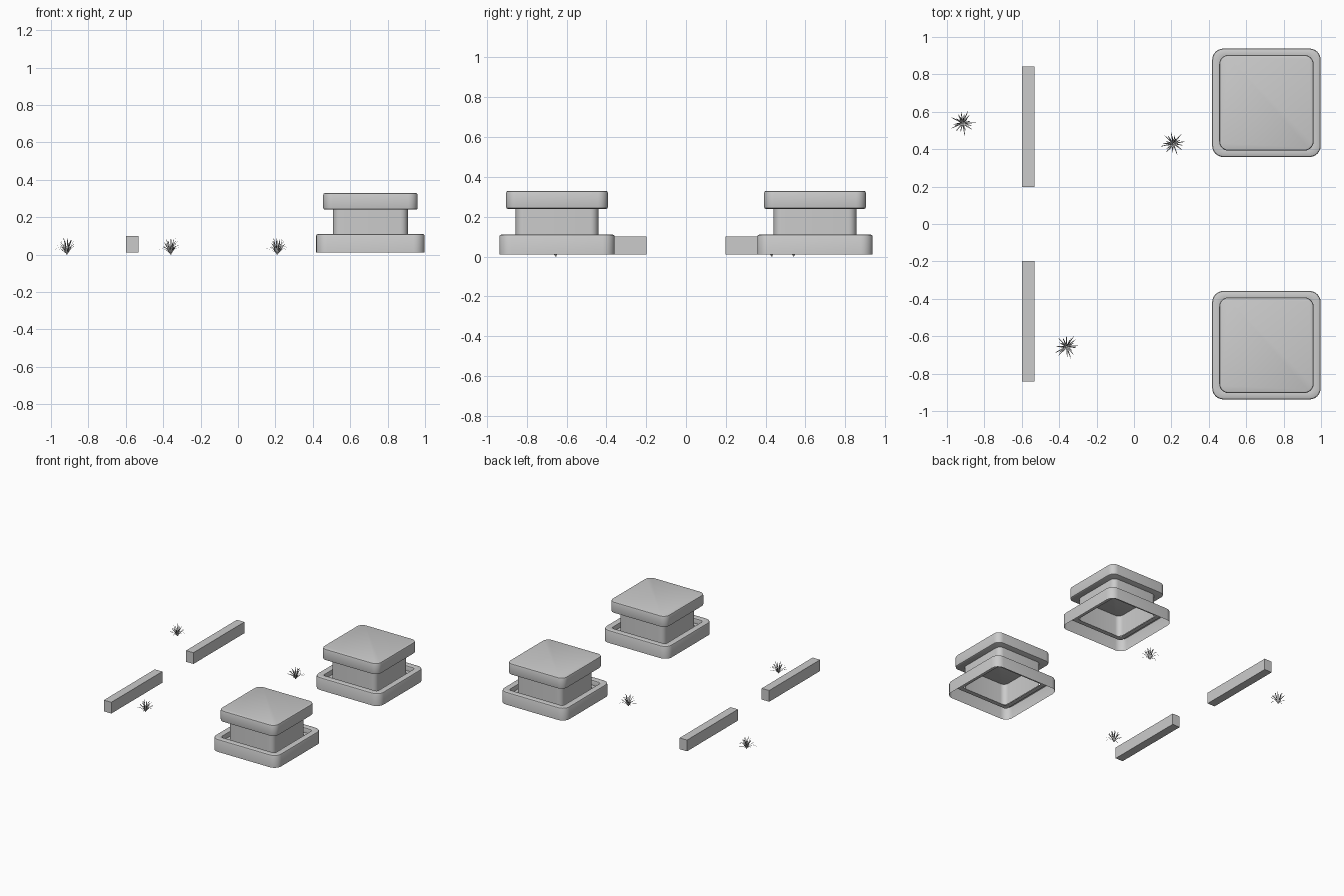
import bpy, bmesh, math, random
from mathutils import Vector

if "Cube" in bpy.data.objects:
    bpy.data.objects.remove(bpy.data.objects["Cube"], do_unlink=True)
random.seed(4)


def material(name, rgb):
    mat = bpy.data.materials.new(name)
    mat.use_nodes = True
    mat.diffuse_color = (*rgb, 1)
    mat.node_tree.nodes["Principled BSDF"].inputs["Base Color"].default_value = (*rgb, 1)
    return mat


STONE = material("stone grey", (0.6, 0.6, 0.6))


def finish(bm, name, smooth=True):
    mesh = bpy.data.meshes.new(name)
    bm.to_mesh(mesh)
    bm.free()
    mesh.materials.append(STONE)
    obj = bpy.data.objects.new(name, mesh)
    bpy.context.collection.objects.link(obj)
    if smooth:
        bpy.ops.object.select_all(action="DESELECT")
        obj.select_set(True)
        bpy.context.view_layer.objects.active = obj
        bpy.ops.object.shade_smooth_by_angle(angle=math.radians(35))
    return obj


def rounded_ring(bm, center, half_x, half_y, radius, z, steps=6):
    """One rounded-rectangle loop of vertices."""
    ring = []
    for quarter, (sx, sy) in enumerate([(1, 1), (-1, 1), (-1, -1), (1, -1)]):
        for i in range(steps + 1):
            a = (quarter + i / steps) * math.pi / 2
            ring.append(bm.verts.new((
                center[0] + sx * (half_x - radius) + radius * math.cos(a),
                center[1] + sy * (half_y - radius) + radius * math.sin(a), z)))
    return ring


def loft(name, center, size, radius, profile, cap_bottom=False, cap_top=False):
    """Rounded-rectangle loft; the profile lists (inset, height)."""
    bm = bmesh.new()
    rings = [rounded_ring(bm, center, size[0] / 2 - d, size[1] / 2 - d,
                          max(radius - d, 0.02), z) for d, z in profile]
    for low, high in zip(rings, rings[1:]):
        for i in range(len(low)):
            j = (i + 1) % len(low)
            bm.faces.new((low[i], low[j], high[j], high[i]))
    if cap_bottom:
        bm.faces.new(rings[0][::-1])
    if cap_top:
        bm.faces.new(rings[-1])
    return finish(bm, name)


# Two pedestals: hollow plinth with a recessed groove, neck tube, slab cap
for side, y in (("front", -0.648), ("back", 0.648)):
    c = (0.708, y)
    loft(side + "_plinth", c, (0.58, 0.58), 0.06,
         [(0, 0.01), (0, 0.10), (0.003, 0.107), (0.01, 0.11), (0.045, 0.11),
          (0.05, 0.107), (0.052, 0.1), (0.052, 0.07), (0.088, 0.07)])
    loft(side + "_neck", c, (0.4, 0.415), 0.04, [(0, 0.07), (0, 0.245)])
    loft(side + "_cap", c, (0.505, 0.512), 0.05,
         [(0.008, 0.24), (0.002, 0.243), (0, 0.25), (0, 0.318),
          (0.003, 0.327), (0.012, 0.33)], True, True)

# Two low rails
for side, y in (("front", -0.52), ("back", 0.52)):
    bm = bmesh.new()
    bmesh.ops.create_cube(bm, size=1)
    bmesh.ops.scale(bm, vec=(0.066, 0.645, 0.09), verts=bm.verts)
    bmesh.ops.translate(bm, vec=(-0.566, y, 0.055), verts=bm.verts)
    finish(bm, side + "_rail", False)


# Grass tufts made of arched, tapering blades
def tuft(name, x, y, blades=26):
    bm = bmesh.new()
    for k in range(blades):
        a = k * 2.4 + random.uniform(-0.2, 0.2)
        out = Vector((math.cos(a), math.sin(a), 0))
        side = Vector((-out.y, out.x, 0)) * 0.0035
        lean = (k + 0.5) / blades
        reach = 0.025 + 0.055 * lean * random.uniform(0.8, 1.0)
        rise = 0.085 - 0.045 * lean
        droop = 0.025 * lean
        rows = []
        for t in (0, 0.35, 0.7):
            p = Vector((x, y, 0.008)) + out * (0.006 + reach * t)
            p.z += rise * math.sin(t * math.pi / 2) - droop * t * t
            w = side * (1 - 0.6 * t)
            rows.append([bm.verts.new(p - w), bm.verts.new(p + w)])
        tip = bm.verts.new(Vector((x, y, 0.008 + rise - droop)) + out * reach)
        for (a0, b0), (a1, b1) in zip(rows, rows[1:]):
            bm.faces.new((a0, b0, b1, a1))
        bm.faces.new((*rows[-1], tip))
    # Short root under the blades
    root = bmesh.ops.create_cone(bm, segments=5, radius1=0.003, radius2=0.009, depth=0.015)
    bmesh.ops.translate(bm, vec=(x, y, 0.0075), verts=root["verts"])
    finish(bm, name, False)


tuft("left_grass", 0.21, 0.43)
tuft("middle_grass", -0.36, -0.655)
tuft("right_grass", -0.915, 0.54)
